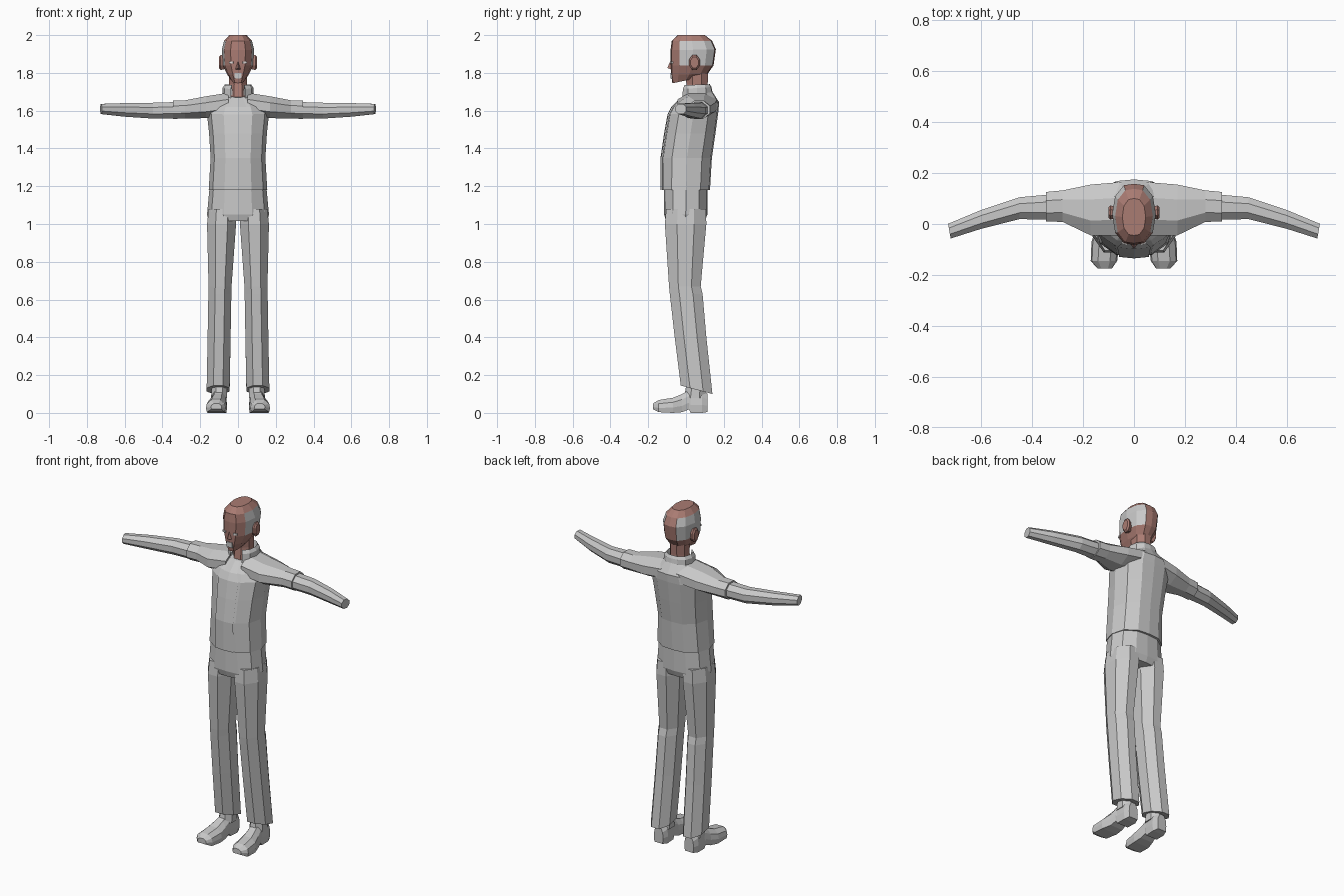
import bpy, bmesh, math
from mathutils import Vector

cube = bpy.data.objects.get("Cube")
if cube:
    bpy.data.objects.remove(cube, do_unlink=True)


def material(name, rgb):
    m = bpy.data.materials.new(name)
    m.use_nodes = True
    m.diffuse_color = (*rgb, 1)
    m.node_tree.nodes["Principled BSDF"].inputs["Base Color"].default_value = (*rgb, 1)
    return m


cloth = material("grey cloth", (0.58, 0.58, 0.58))
skin = material("brown skin", (0.40, 0.20, 0.17))
pale = material("pale grey", (0.75, 0.73, 0.72))

# Half outline of a body section, mirrored into twelve points
HALF = [(0, -1), (.46, -.95), (.86, -.6), (1, 0), (.86, .6), (.46, .95), (0, 1)]
BODY = HALF + [(-u, v) for u, v in HALF[-2:0:-1]]
OCTAGON = [(math.cos(a), math.sin(a)) for a in
           [math.pi * (2 * i + 1) / 8 for i in range(8)]]
OCTAGON = [(u * 1.08, v * 1.08) for u, v in OCTAGON]


def section(z_front, z_back, rx, y_front, y_back, xc=0, shape=BODY):
    """Horizontal section that may tilt from front to back."""
    ring = []
    for u, v in shape:
        t = (v + 1) / 2
        ring.append(Vector((xc + u * rx, y_front + (y_back - y_front) * t,
                            z_front + (z_back - z_front) * t)))
    return ring


def arm_section(x, y, z, ry, rz, lean=0):
    return [Vector((x + u * lean, y + u * ry, z + v * rz)) for u, v in OCTAGON]


def shoe_section(y, xc, half, bottom, top):
    zc, rz = (bottom + top) / 2, (top - bottom) / 2
    box = [(-.9, -1), (.9, -1), (1, -.3), (.9, .4), (.45, 1), (-.45, 1), (-.9, .4), (-1, -.3)]
    return [Vector((xc + u * half, y, zc + v * rz)) for u, v in box]


def finish(name, bm, mats, mirror=False):
    bmesh.ops.recalc_face_normals(bm, faces=bm.faces)
    me = bpy.data.meshes.new(name)
    bm.to_mesh(me)
    bm.free()
    for m in mats:
        me.materials.append(m)
    ob = bpy.data.objects.new(name, me)
    bpy.context.scene.collection.objects.link(ob)
    if mirror:
        ob.modifiers.new("Mirror", 'MIRROR').use_mirror_merge = False
    return ob


def loft(name, rings, mats, mirror=False, closed=True, cap=True):
    bm = bmesh.new()
    rows = [[bm.verts.new(p) for p in r] for r in rings]
    n = len(rows[0])
    for a, b in zip(rows, rows[1:]):
        for i in range(n if closed else n - 1):
            j = (i + 1) % n
            bm.faces.new((a[i], a[j], b[j], b[i]))
    if cap:
        bm.faces.new(rows[0])
        bm.faces.new(rows[-1])
    return finish(name, bm, mats, mirror)


def plate(name, centre, size, mat, turn=0, mirror=False):
    bm = bmesh.new()
    bmesh.ops.create_cube(bm, size=1)
    for v in bm.verts:
        p = Vector([v.co[i] * size[i] for i in range(3)])
        c, s = math.cos(turn), math.sin(turn)
        v.co = Vector(centre) + Vector((c * p.x - s * p.y, s * p.x + c * p.y, p.z))
    return finish(name, bm, [mat], mirror)


# Jacket body
JACKET = [(1.18, 1.18, .155, -.127, .127), (1.35, 1.35, .145, -.127, .137),
          (1.48, 1.48, .153, -.108, .156), (1.58, 1.60, .165, -.09, .172),
          (1.62, 1.645, .145, -.07, .175), (1.67, 1.70, .08, -.02, .14)]
loft("jacket", [section(*r) for r in JACKET], [cloth])

# Front overlap of the jacket
flap = []
for zf, zb, rx, yf, yb in JACKET:
    left = .3 * rx if zf > 1.6 else .4 * rx
    flap.append([Vector((-left, yf - .002, zf)), Vector((0, yf - .008, zf)),
                 Vector((left, yf - .002, zf))])
loft("jacket_flap", flap, [cloth], closed=False, cap=False)

# Upright collar, open at the throat
collar = []
for r in [(1.65, 1.69, .083, -.025, .142), (1.715, 1.725, .082, -.02, .135),
          (1.735, 1.74, .07, -.012, .126), (1.68, 1.70, .06, 0, .118)]:
    ring = section(*r)
    collar.append(ring[1:-1] + ring[-1:])
loft("collar", collar, [cloth], closed=False, cap=False)

# Sleeves and forearms
loft("shoulder_sleeve", [arm_section(*r) for r in [
    (.05, .06, 1.635, .105, .06), (.17, .055, 1.618, .10, .058),
    (.28, .07, 1.607, .062, .048), (.345, .068, 1.605, .058, .049)]], [cloth], True)
loft("forearm", [arm_section(*r) for r in [
    (.32, .067, 1.603, .05, .043), (.45, .062, 1.6, .043, .042),
    (.60, .018, 1.604, .037, .036), (.725, -.028, 1.609, .029, .027, .005)]],
    [cloth], True)

# Trousers
loft("trouser_hips", [section(*r) for r in [
    (1.015, 1.015, .155, -.105, .10), (1.05, 1.05, .164, -.116, .113),
    (1.22, 1.22, .148, -.115, .115)]], [cloth])
loft("trouser_leg", [section(*r, shape=OCTAGON) for r in [
    (1.08, 1.08, .07, -.105, .105, .085), (1.0, 1.0, .077, -.112, .108, .087),
    (.67, .67, .061, -.09, .078, .095), (.63, .63, .061, -.086, .088, .096),
    (.4, .4, .061, -.06, .108, .100), (.145, .10, .061, -.028, .14, .105)]],
    [cloth], True)

# Shoes with a raised heel notch
loft("shoe", [shoe_section(*r) for r in [
    (-.175, .115, .028, .02, .05), (-.145, .118, .052, .004, .068),
    (-.07, .112, .055, 0, .08), (-.02, .106, .045, .004, .10),
    (.015, .103, .04, .018, .12), (.025, .102, .04, 0, .12),
    (.085, .10, .042, 0, .12), (.115, .10, .03, .005, .10)]], [cloth], True)
loft("ankle", [section(*r, shape=OCTAGON) for r in [
    (.08, .08, .042, -.01, .105, .10), (.2, .2, .04, .01, .105, .10)]], [cloth], True)

# Neck
loft("neck", [section(*r, shape=OCTAGON) for r in [
    (1.64, 1.66, .052, -.012, .12), (1.74, 1.74, .048, .002, .115),
    (1.83, 1.83, .05, -.005, .118)]], [skin])

# Head with grey hair on the sides
head = loft("head", [section(*r) for r in [
    (1.745, 1.775, .034, -.072, .07), (1.79, 1.795, .058, -.079, .115),
    (1.84, 1.84, .08, -.081, .146), (1.92, 1.925, .086, -.082, .158),
    (1.968, 1.97, .074, -.076, .138), (2.0, 2.0, .046, -.045, .10)]], [skin, cloth])
for p in head.data.polygons:
    c = p.center
    if abs(p.normal.x) > .4 and c.y > -.03 and 1.83 < c.z < 1.98:
        p.material_index = 1

# Nose
bm = bmesh.new()
bridge, tip, left, right, back = [bm.verts.new(c) for c in [
    (0, -.083, 1.862), (0, -.099, 1.826), (.014, -.078, 1.818),
    (-.014, -.078, 1.818), (0, -.07, 1.84)]]
for f in [(bridge, left, tip), (bridge, tip, right), (tip, left, right),
          (bridge, back, left), (bridge, right, back), (back, right, left)]:
    bm.faces.new(f)
finish("nose", bm, [skin])

# Face details and ears
plate("eye", (.036, -.076, 1.855), (.022, .009, .011), pale, .3, True)
plate("mouth_patch", (0, -.0765, 1.785), (.036, .009, .03), cloth)
loft("ear", [[Vector((x, .045 + u * ry, 1.855 + v * rz)) for u, v in OCTAGON]
             for x, ry, rz in [(.07, .02, .035), (.092, .028, .04), (.10, .02, .03)]],
     [skin], True)
